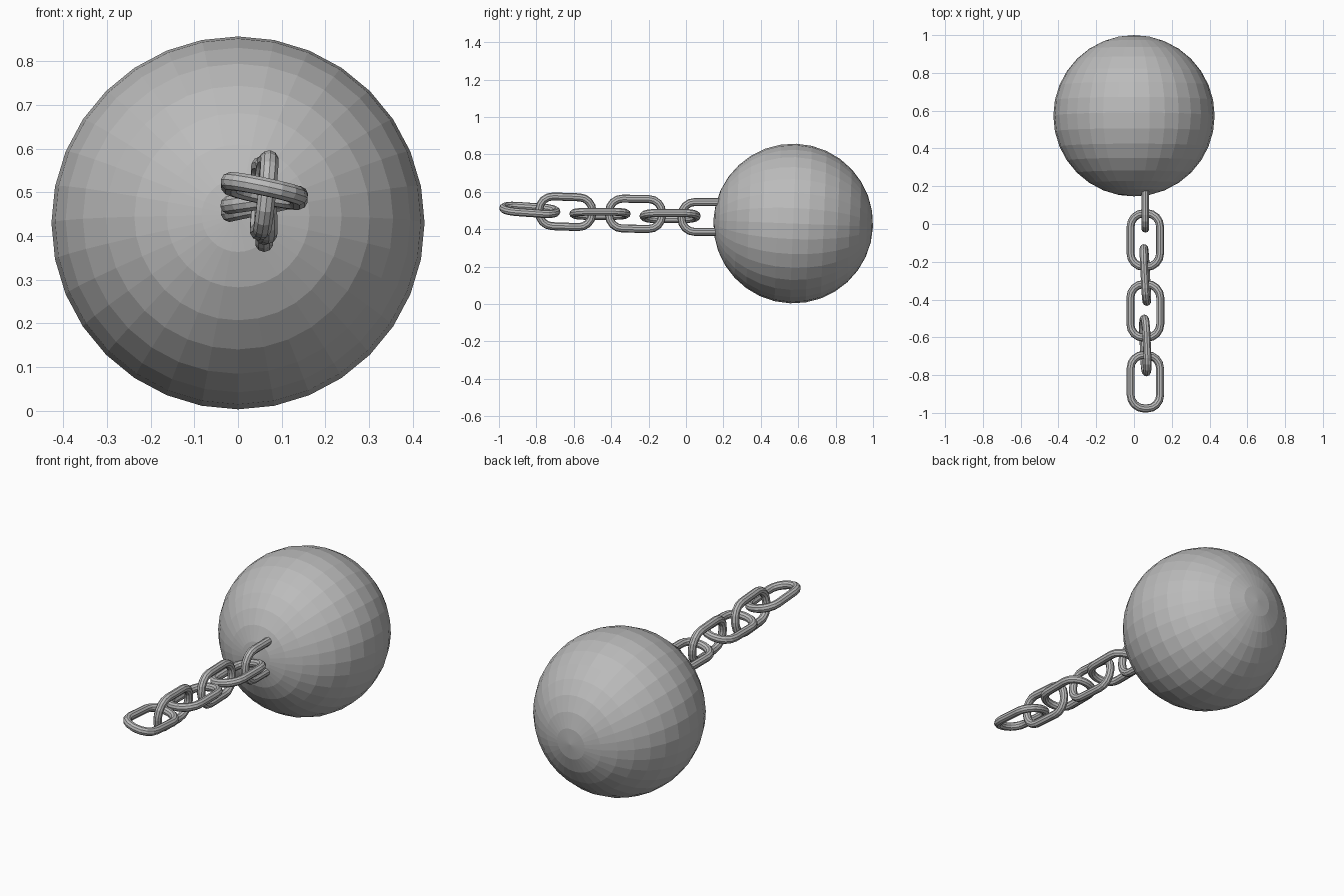
import bpy, bmesh, math
from mathutils import Matrix, Vector, Euler

if "Cube" in bpy.data.objects:
    bpy.data.objects.remove(bpy.data.objects["Cube"])

iron = bpy.data.materials.new("iron grey")
iron.diffuse_color = (0.5, 0.5, 0.5, 1)
iron.use_nodes = True
iron.node_tree.nodes["Principled BSDF"].inputs["Base Color"].default_value = iron.diffuse_color


def finish(bm, name):
    bmesh.ops.recalc_face_normals(bm, faces=bm.faces)
    me = bpy.data.meshes.new(name)
    bm.to_mesh(me)
    bm.free()
    me.materials.append(iron)
    ob = bpy.data.objects.new(name, me)
    bpy.context.collection.objects.link(ob)
    return ob


# Ball: flat-shaded sphere with its poles along y, tipped slightly
bm = bmesh.new()
bmesh.ops.create_uvsphere(bm, u_segments=32, v_segments=16, radius=0.427)
ball = finish(bm, "ball")
ball.matrix_world = (Matrix.Translation((0, 0.573, 0.43))
                     @ Matrix.Rotation(math.radians(87.7), 4, 'X'))


# Chain link: round tube swept along a rounded rectangle
def link_path(half_w=0.08, half_l=0.142, r=0.072, steps=4):
    pts = []
    corners = ((1, 1, 0), (-1, 1, 90), (-1, -1, 180), (1, -1, 270))
    for sx, sy, start in corners:
        for i in range(steps + 1):
            a = math.radians(start + 90 * i / steps)
            pts.append(Vector((sx * (half_w - r) + r * math.cos(a),
                               sy * (half_l - r) + r * math.sin(a), 0)))
    return pts


def make_link(name, tube=0.0215, sides=10):
    bm = bmesh.new()
    pts = link_path()
    n = len(pts)
    rings = []
    for i, p in enumerate(pts):
        tangent = (pts[(i + 1) % n] - pts[i - 1]).normalized()
        out = tangent.cross(Vector((0, 0, 1)))
        ring = []
        for k in range(sides):
            a = 2 * math.pi * k / sides
            ring.append(bm.verts.new(p + out * tube * math.cos(a)
                                     + Vector((0, 0, tube * math.sin(a)))))
        rings.append(ring)
    for i in range(n):
        a, b = rings[i], rings[(i + 1) % n]
        for k in range(sides):
            j = (k + 1) % sides
            bm.faces.new((a[k], a[j], b[j], b[k]))
    return finish(bm, name)


# Links from the ball outwards: y, z, pitch, roll, yaw in degrees
links = [
    (0.118, 0.465, 0, -90, 0),
    (-0.085, 0.470, 0, -12, 0),
    (-0.270, 0.482, -1, -93, 3),
    (-0.460, 0.482, 0, -8, 0),
    (-0.643, 0.493, -2, -84, 2.5),
    (-0.835, 0.503, -4, 12, 0),
]
for i, (y, z, pitch, roll, yaw) in enumerate(links):
    ob = make_link("chain_link_%d" % (i + 1))
    rot = (Matrix.Rotation(math.radians(yaw), 4, 'Z')
           @ Matrix.Rotation(math.radians(pitch), 4, 'X')
           @ Matrix.Rotation(math.radians(roll), 4, 'Y'))
    ob.matrix_world = Matrix.Translation((0.06, y, z)) @ rot
